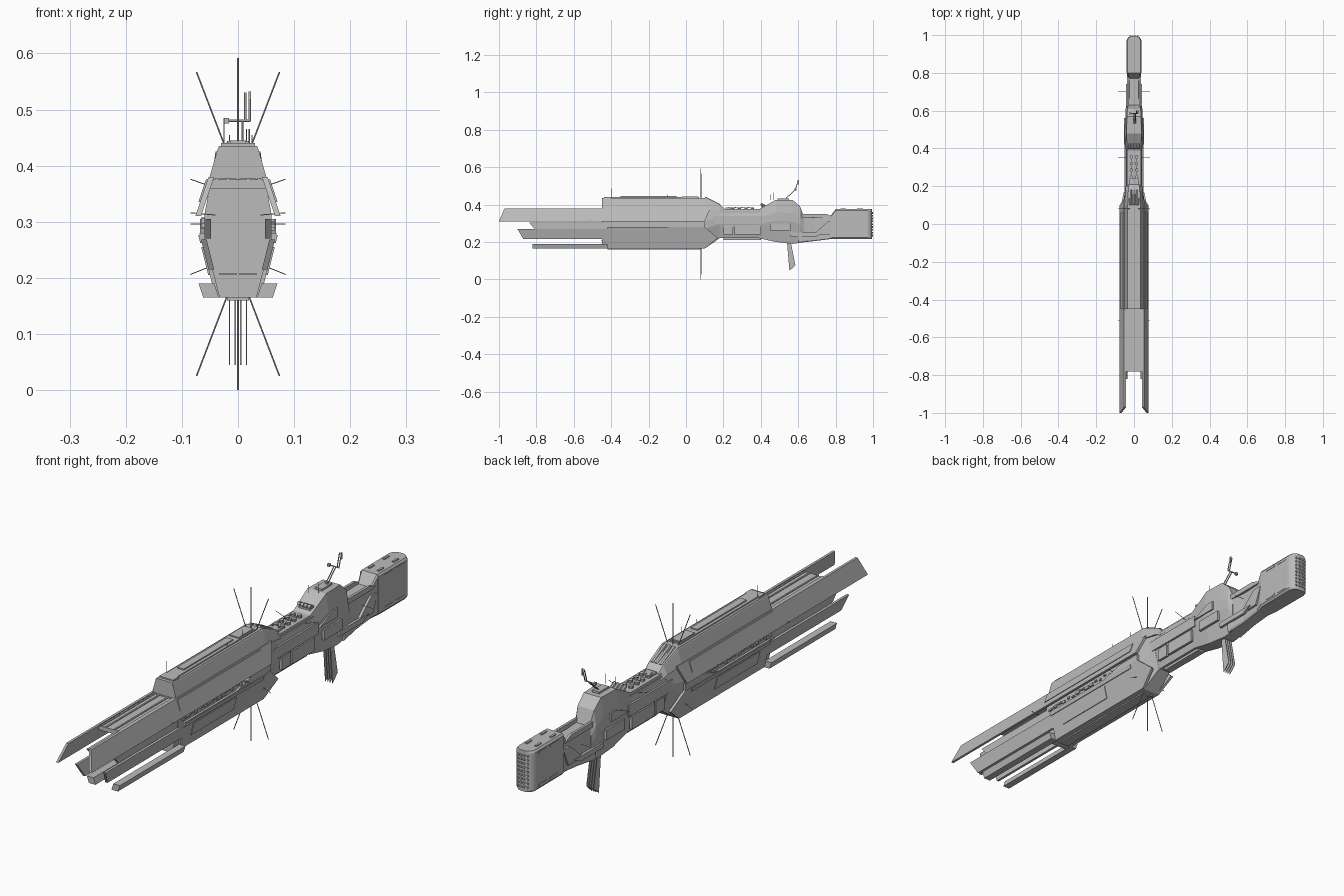
import bpy, bmesh, math, random
from mathutils import Vector

if "Cube" in bpy.data.objects:
    bpy.data.objects.remove(bpy.data.objects["Cube"])
random.seed(4)

grey = (.5, .5, .5, 1)
hull_grey = bpy.data.materials.new("hull_grey")
hull_grey.use_nodes = True
hull_grey.diffuse_color = grey
hull_grey.node_tree.nodes["Principled BSDF"].inputs["Base Color"].default_value = grey

# Main stations along the ship, bow to stern
PROW, ROOF_TIP, FRONT, SHOULDER, WAIST, BULGE, TAIL, STERN = -1, -.78, -.45, .1, .18, .42, .8, 1
# Main levels, bottom to top
KEEL, NECK_FLOOR, CHINE, SLOT, DECK, CREST = .165, .22, .28, .31, .375, .435
MIDDLE = .296
SIDES = (-1, 1)

# Cross-sections as (share of width, share of height)
HULL = ((.55, 0), (1, .5), (1, .7), (.8, 1))
TRAPEZOID = ((1, 0), (.7, .9), (.65, 1))
BEVELLED = ((.85, 0), (1, .05), (1, .95), (.85, 1))


def skin(bm, rings):
    """Join equal rings of points into a closed solid."""
    rings = [[bm.verts.new(point) for point in ring] for ring in rings]
    count = len(rings[0])
    for near, far in zip(rings, rings[1:]):
        for i in range(count):
            j = (i + 1) % count
            bm.faces.new((near[i], near[j], far[j], far[i]))
    bm.faces.new(rings[0])
    bm.faces.new(rings[-1])


def build(name, solids):
    """Make one object from a list of solids, each a list of rings."""
    bm = bmesh.new()
    for rings in solids:
        skin(bm, rings)
    bmesh.ops.recalc_face_normals(bm, faces=bm.faces)
    mesh = bpy.data.meshes.new(name)
    bm.to_mesh(mesh)
    bm.free()
    mesh.materials.append(hull_grey)
    bpy.context.collection.objects.link(bpy.data.objects.new(name, mesh))


def loft(name, profile, stations):
    """Stations are (y, bottom, top, half-width)."""
    rings = []
    for y, bottom, top, width in stations:
        right = [Vector((width * w, y, bottom + (top - bottom) * h)) for w, h in profile]
        left = [Vector((-p.x, p.y, p.z)) for p in reversed(right)]
        rings.append(right + left)
    build(name, [rings])


def side_plates(name, start, end, low, high, face, thick=.01, front_rake=0, back_rake=0):
    """Mirrored raked plates whose outer face lies at face(z)."""
    outline = ((start, low), (end, low), (end + back_rake, high), (start + front_rake, high))
    build(name, [[[(side * (face(z) - depth), y, z) for y, z in outline] for depth in (0, thick)]
                 for side in SIDES])


def box(centre, size):
    half = Vector(size) / 2
    x, y, z = centre
    corners = ((-1, -1), (1, -1), (1, 1), (-1, 1))
    return [[(x + i * half.x, y + j * half.y, z + k * half.z) for i, j in corners] for k in SIDES]


def rod(start, end, radius, sides=6):
    start, end = Vector(start), Vector(end)
    turn = (end - start).to_track_quat('Z', 'Y')
    angles = [math.tau * i / sides for i in range(sides)]
    ring = [turn @ Vector((math.cos(a), math.sin(a), 0)) * radius for a in angles]
    return [[start + p for p in ring], [end + p for p in ring]]


def upright(x):
    return lambda z: x


def upper_face(z):
    return .076 - (z - SLOT) / 3


def lower_face(z):
    return .04 + (z - KEEL) / 4


def raised(face, lift=.003):
    return lambda z: face(z) + lift


# Main hull, neck and rear bulge
loft("main_hull", HULL, [
    (FRONT, KEEL, DECK, .06), (SHOULDER, KEEL, DECK, .06), (WAIST, NECK_FLOOR, DECK, .046)])
loft("neck", HULL, [(y, NECK_FLOOR, DECK, .045) for y in (WAIST, BULGE)])
bulge_top = CREST - .01
loft("rear_bulge", HULL, [
    (BULGE - .03, NECK_FLOOR, DECK, .045), (BULGE + .06, .2, bulge_top, .05),
    (.57, .19, bulge_top, .046), (.61, .195, .39, .044), (.63, .2, .335, .036)])
loft("tail_boom", BEVELLED, [
    (.6, .195, .335, .036), (.69, .205, .335, .027), (TAIL - .03, .215, .335, .03), (TAIL, .217, DECK, .037)])

# Engine block with a rounded stern
corner = .03
arc = [math.pi / 2 * i / 6 for i in range(7)]
loft("engine_block", BEVELLED, [(TAIL, .217, DECK, .039)] + [
    (STERN - .005 - corner * (1 - math.sin(a)), .217, DECK, .01 + corner * math.cos(a)) for a in arc])
build("engine_nozzles", [
    rod((column * .013, STERN - .02, NECK_FLOOR + row * .015),
        (column * .013, STERN - abs(column) * .002, NECK_FLOOR + row * .015), .0045, sides=8)
    for column in (-1.5, -.5, .5, 1.5) for row in range(1, 10)])
build("engine_panels", [box((side * .039, y, z), (.004, .05, .008))
                        for side in SIDES for y in (.86, .93) for z in (.235, .36)])
build("engine_roof_hatches", [box((side * .02, y, DECK), (.008, .03, .008))
                              for side in SIDES for y in (.84, .93)])

# Superstructure with stepped deck
loft("superstructure", TRAPEZOID, [
    (FRONT, DECK, CREST, .052), (SHOULDER, DECK, CREST, .052),
    (WAIST, DECK - .01, .4, .046), (WAIST + .03, DECK - .02, DECK, .042)])
build("deck_blocks", [
    box((0, -.18, CREST), (.05, .5, .01)),
    box((0, -.2, CREST + .005), (.028, .3, .01)),
    box((0, FRONT + .03, CREST), (.06, .035, .01)),
    box((0, .02, CREST + .004), (.04, .09, .01))])

# Slanted armour running forward into prongs
side_plates("upper_prongs", PROW, SHOULDER, SLOT, DECK + .005, upper_face, front_rake=.03, back_rake=.03)
side_plates("upper_armour_step", FRONT, .06, .335, DECK, raised(upper_face))
side_plates("middle_prongs", -.87, FRONT + .03, NECK_FLOOR - .005, .268, lower_face, front_rake=-.03)
side_plates("inner_prongs", -.81, FRONT + .03, .27, SLOT - .005, upright(.058), front_rake=-.03)
armour_front = FRONT + .03
side_plates("lower_armour", armour_front, SHOULDER, KEEL, NECK_FLOOR, lower_face, back_rake=.07)
side_plates("middle_armour", armour_front, SHOULDER + .07, NECK_FLOOR, CHINE, lower_face, back_rake=-.07)
side_plates("lower_armour_panel", -.36, -.1, .205, .255, raised(lower_face))
side_plates("lower_armour_strip", armour_front, .06, .262, CHINE - .004, raised(lower_face))
side_plates("low_prongs", -.82, armour_front, KEEL, .19, lambda z: .062 + (z - KEEL) / 3, thick=.028)
loft("prong_roof", BEVELLED, [(y, DECK - .016, DECK, .05) for y in (ROOF_TIP, FRONT)])
roof_centre = (ROOF_TIP + FRONT) / 2
build("roof_ridges", [box((side * x, roof_centre, DECK), (.006, FRONT - ROOF_TIP, .006))
                      for side in SIDES for x in (.018, .038)])
build("bow_trim", [box((side * .018, FRONT, z), (.03, .01, .004)) for side in SIDES for z in (.207, DECK)])
build("keel_strips", [box((0, -.17, KEEL), (.04, .5, .01)), box((0, .3, NECK_FLOOR), (.03, .2, .02))])

# Machinery in the side slot
build("slot_machinery", [
    box((side * .06, FRONT + i * .027, MIDDLE + random.uniform(-.006, .006)),
        (.012, random.uniform(.008, .022), random.uniform(.005, .014)))
    for side in SIDES for i in range(1, 20)])
side_plates("slot_fairing", -.1, SHOULDER, CHINE, SLOT - .005, upright(.068), front_rake=.1)

# Neck panels and rails
side_plates("neck_panel_front", WAIST + .02, .25, .24, .29, upright(.048))
side_plates("neck_panel_rear", .26, BULGE - .02, .24, .29, upright(.049))
side_plates("neck_strake", SHOULDER, BULGE, MIDDLE, .34, upright(.05), front_rake=.05)
side_plates("neck_rail", WAIST, BULGE, DECK - .02, DECK - .008, upright(.04))

# Buttresses linking bulge and engine
side_plates("upper_buttress", .6, TAIL, .33, .35, upright(.036), back_rake=-.05)
side_plates("lower_buttress", .56, .7, .23, .25, upright(.042), back_rake=.04)
side_plates("rear_buttress", .68, TAIL - .03, .24, SLOT, upright(.038), front_rake=.08, back_rake=.03)
side_plates("bulge_fins", BULGE, .53, .32, .355, upright(.054), front_rake=.08)
side_plates("bulge_panels", BULGE + .03, .56, .26, .3, upright(.053))

# Belly fins
fin = ((.54, .2), (.56, .2), (.585, .075), (.553, .045))
build("belly_fins", [[[(i * .01 + edge, y, z) for y, z in fin] for edge in (-.001, .001)]
                     for i in (-1.5, -.5, .5, 1.5)])

# Neck turrets, launch tubes and guns
mounts = [(side * .014, .25 + row * .035) for side in SIDES for row in range(4)]
build("turrets", [rod((x, y, DECK - .01), (x, y, DECK + .01), .009, sides=10) for x, y in mounts])
build("turret_guns", [rod((x, y, DECK + .006), (x, y - .025, DECK + .01), .002) for x, y in mounts])
tubes = [i * .015 for i in (-1.5, -.5, .5, 1.5)]
build("launch_tubes", [rod((x, BULGE + .03, DECK), (x, BULGE - .02, .403), .007, sides=8) for x in tubes])
build("ramp_tubes", [rod((i * .018, SHOULDER, CREST), (i * .018, WAIST, .395), .008, sides=8)
                     for i in (-1, 0, 1)])
build("neck_housings", [box((0, WAIST + .045, DECK), (.045, .03, .016)), box((0, BULGE, DECK), (.05, .03, .03))])

# Bridge mast
mast_y, mast_z = .585, .48
build("mast", [
    rod((x, .52, BULGE), (x, mast_y, mast_z), .0022) for x in (0, .008)] + [
    rod((x, mast_y, mast_z), (x, .6, .53), .0022) for x in (.013, .021)] + [
    rod((-.025, mast_y, mast_z), (.022, mast_y, mast_z), .0022)])
build("mast_fittings", [
    box((-.021, mast_y, mast_z), (.01, .01, .01)), box((.021, .6, .52), (.004, .008, .025)),
    box((0, .52, bulge_top), (.03, .06, .015))])

# Antennae
mast_line = .08
build("long_antennae", [
    rod((side * .02, mast_line, MIDDLE + up * .13),
        (side * .074, mast_line, MIDDLE + up * (MIDDLE - abs(side) * .025)), .0016)
    for side in (-1, 0, 1) for up in SIDES])
build("side_antennae", [
    rod((side * .04, y, MIDDLE + rise * .8), (side * .085, y, MIDDLE + rise), .001)
    for side in SIDES for y, rise in ((-.51, .02), (-.05, 0), (mast_line, -.09), (.35, .08), (.7, 0))])
build("deck_antennae", [rod((x, y, bulge_top), (x, y, top), .001) for x, y, top in (
    (-.025, -.4, .485), (.02, 0, .465), (.025, -.1, .455), (-.015, .45, .455), (.015, .47, .465))])
